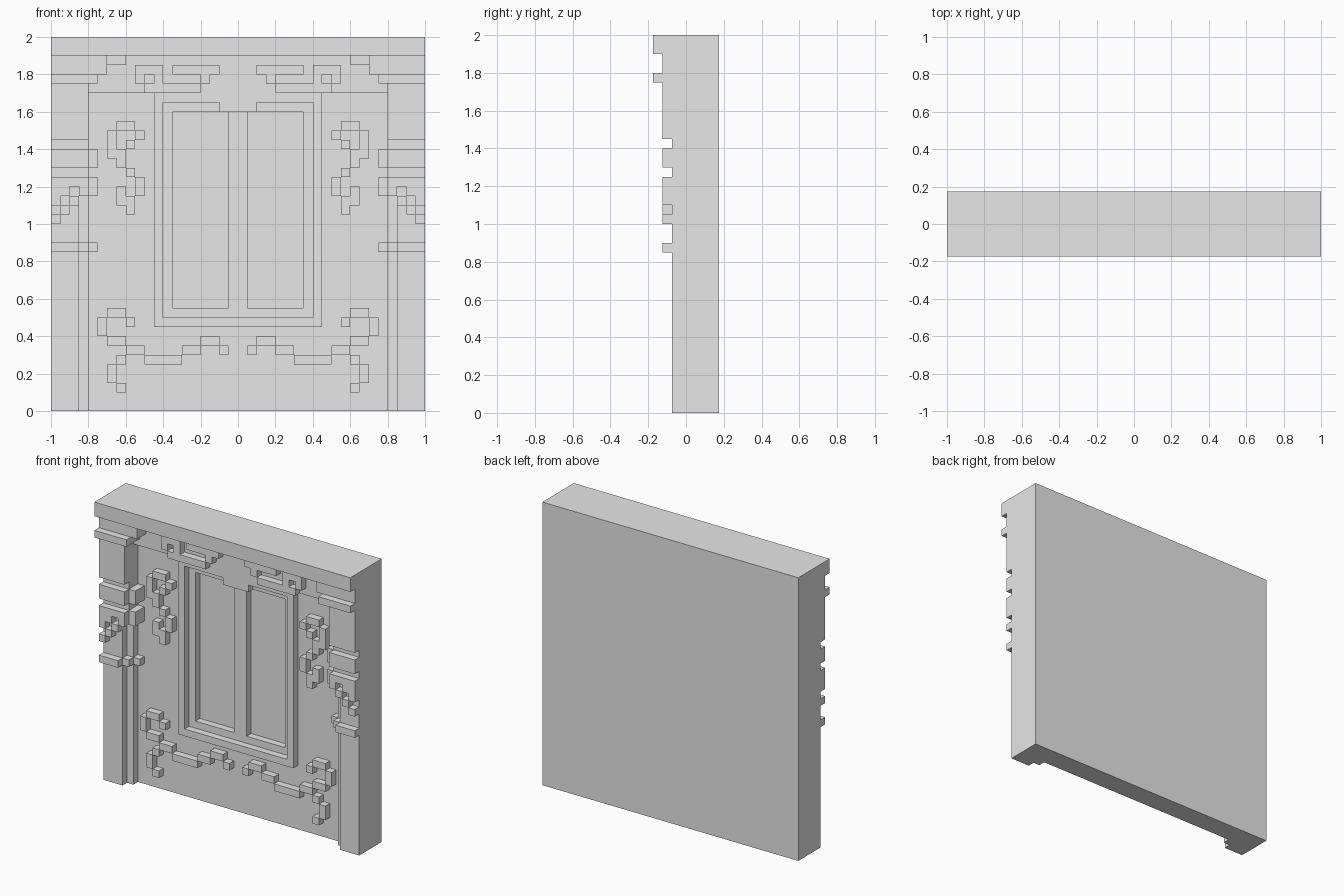
import bpy
import bmesh

CELL = 0.05      # every part sits on one square grid
BACK = 0.175     # y of the rear face
WALL = 3         # wall thickness in cells

cube = bpy.data.objects.get("Cube")
if cube:
    bpy.data.objects.remove(cube, do_unlink=True)

# One plain stone colour
stone = bpy.data.materials.new("light_grey_stone")
stone.diffuse_color = (0.8, 0.8, 0.8, 1)
stone.use_nodes = True
stone.node_tree.nodes["Principled BSDF"].inputs["Base Color"].default_value = stone.diffuse_color


def add_box(bm, left, right, low, high, back, front):
    """Add a box in grid cells; depth is counted forward from the rear face."""
    verts = bmesh.ops.create_cube(bm, size=1)["verts"]
    for v in verts:
        v.co = (
            (left if v.co.x < 0 else right) * CELL,
            BACK - (front if v.co.y < 0 else back) * CELL,
            (low if v.co.z < 0 else high) * CELL,
        )


def part(name, boxes, back=WALL, mirror=False):
    """Each box is (left, right, low, high, front)."""
    bm = bmesh.new()
    for left, right, low, high, front in boxes:
        add_box(bm, left, right, low, high, back, front)
        if mirror:
            add_box(bm, -right, -left, low, high, back, front)
    mesh = bpy.data.meshes.new(name)
    bm.to_mesh(mesh)
    bm.free()
    mesh.materials.append(stone)
    obj = bpy.data.objects.new(name, mesh)
    bpy.context.collection.objects.link(obj)
    return obj


def relief(name, left, top, back, rows):
    """Raised ornament drawn as rows of cells, mirrored to the other side."""
    boxes = []
    for r, row in enumerate(rows):
        c = 0
        while c < len(row):
            start = c
            while c < len(row) and row[c] == "#":
                c += 1
            if c > start:
                boxes.append((left + start, left + c, top - r - 1, top - r, back + 1))
            c += 1
    part(name, boxes, back, mirror=True)


# Rear slab, also forming the window panes
part("rear_slab", [(-20, 20, 0, 40, 2)], back=0)

# Wall face around the two window openings
part("wall_face", [
    (-20, 20, 0, 11, WALL),
    (-20, 20, 32, 40, WALL),
    (-20, -7, 11, 32, WALL),
    (7, 20, 11, 32, WALL),
    (-1, 1, 11, 32, WALL),
], back=2)

# Raised window surround with a small lip at the top centre
part("window_surround", [
    (-9, -8, 9, 34, 4),
    (8, 9, 9, 34, 4),
    (-8, 8, 9, 10, 4),
    (-8, 8, 33, 34, 4),
    (-2, 2, 32, 33, 4),
])

# Cornice and the beam under it
part("cornice", [(-20, 20, 38, 40, 7)])
part("beam", [(-16, 16, 34, 38, 4)])
part("beam_corbels", [(-14, -12, 37, 38, 5)], mirror=True)

# Stepped columns
part("column_shafts", [
    (-20, -17, 0, 23, 5),
    (-17, -16, 0, 23, 4),
    (-20, -16, 24, 38, 5),
], mirror=True)
part("column_capitals", [
    (-20, -14, 36, 38, 6),
    (-20, -15, 35, 36, 7),
    (-20, -16, 29, 35, 6),
], mirror=True)

# Collars around the columns
part("column_collars", [
    (-20, -16, 26, 28, 6),
    (-16, -15, 26, 28, 5),
    (-20, -17, 24, 25, 6),
    (-17, -16, 23, 25, 6),
    (-16, -15, 23, 25, 5),
    (-20, -17, 17, 18, 6),
    (-17, -16, 17, 18, 5),
    (-16, -15, 17, 18, 4),
], mirror=True)
part("column_shaft_joint", [(-20, -17, 23, 24, 5)], mirror=True)

# Stepped drapery below the middle collar, with a diagonal row of studs
relief("column_drapery", -20, 24, 5, [
    "##.",
    "#..",
])
relief("column_studs", -20, 23, 5, [
    "..#",
    ".#.",
    "#..",
])

# Carved swags on the beam
relief("beam_swags", -11, 37, 4, [
    "###.#####",
    "#.#....#.",
    ".######..",
])

# Carved scrolls beside the window
relief("side_scrolls", -14, 31, WALL, [
    ".##.",
    "#..#",
    "#.#.",
    "##..",
    ".#..",
    "..#.",
    "...#",
    ".#.#",
    ".##.",
    "..#.",
])

# Carved vines below the window
relief("lower_vines", -15, 11, WALL, [
    ".##...........",
    "#..#..........",
    "#.............",
    ".##........##.",
    "...##....##..#",
    "..#..####.....",
    ".#............",
    ".#............",
    "..#...........",
])
